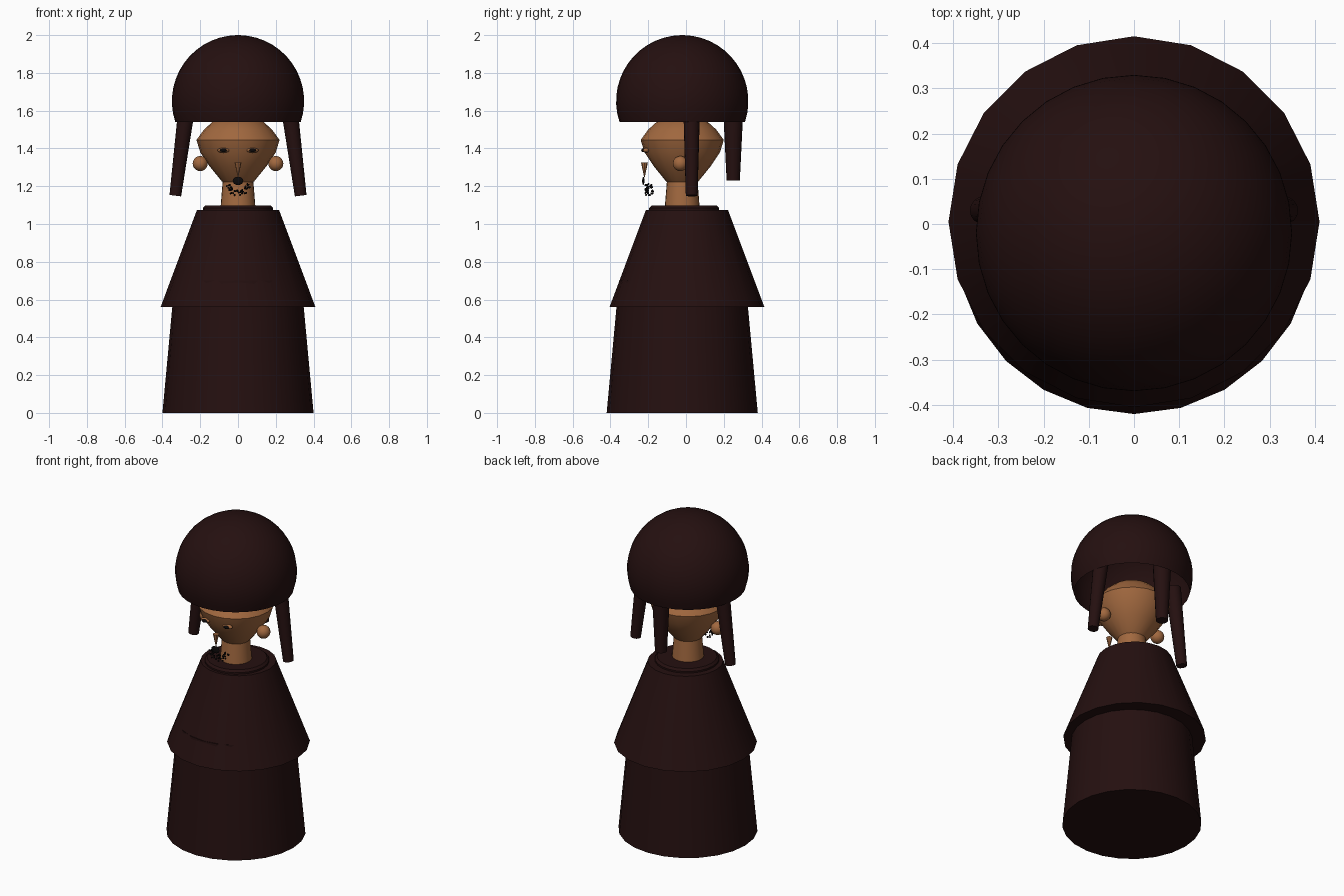
import bpy, bmesh, math, random
from mathutils import Vector, Matrix

if "Cube" in bpy.data.objects:
    bpy.data.objects.remove(bpy.data.objects["Cube"])

random.seed(4)

def material(name, rgb):
    m = bpy.data.materials.new(name)
    m.diffuse_color = (*rgb, 1)
    m.use_nodes = True
    m.node_tree.nodes["Principled BSDF"].inputs["Base Color"].default_value = m.diffuse_color
    return m

CLOTH = material("dark maroon", (0.018, 0.005, 0.005))
SKIN = material("warm skin", (0.36, 0.14, 0.05))
BLACK = material("black", (0.004, 0.003, 0.003))

def finish(name, bm, mat, smooth=35):
    bmesh.ops.recalc_face_normals(bm, faces=bm.faces[:])
    me = bpy.data.meshes.new(name)
    bm.to_mesh(me)
    bm.free()
    me.materials.append(mat)
    ob = bpy.data.objects.new(name, me)
    bpy.context.collection.objects.link(ob)
    bpy.ops.object.select_all(action='DESELECT')
    ob.select_set(True)
    bpy.context.view_layer.objects.active = ob
    bpy.ops.object.shade_smooth_by_angle(angle=math.radians(smooth))
    return ob

def lathe(name, profile, mat, y=0.0, sides=24, cap_low=True, cap_high=True, smooth=35):
    """Rings of (radius, z) turned about the vertical axis."""
    bm = bmesh.new()
    rings = [[bm.verts.new((r * math.sin(2 * math.pi * i / sides),
                            y - r * math.cos(2 * math.pi * i / sides), z))
              for i in range(sides)] for r, z in profile]
    for a, b in zip(rings, rings[1:]):
        for i in range(sides):
            j = (i + 1) % sides
            bm.faces.new((a[i], a[j], b[j], b[i]))
    if cap_low:
        bm.faces.new(rings[0])
    if cap_high:
        bm.faces.new(rings[-1])
    return finish(name, bm, mat, smooth)

def rod(name, p, q, r1, r2, mat, sides=16):
    """Tapered rod with level ends, from p (bottom) to q (top)."""
    bm = bmesh.new()
    p, q = Vector(p), Vector(q)
    bmesh.ops.create_cone(bm, cap_ends=True, segments=sides, radius1=r1, radius2=r2,
                          depth=(q - p).length)
    rot = (q - p).to_track_quat('Z', 'Y').to_matrix().to_4x4()
    bm.transform(Matrix.Translation((p + q) / 2) @ rot)
    return finish(name, bm, mat)

def ball(name, loc, size, mat, u=16, v=10):
    bm = bmesh.new()
    bmesh.ops.create_uvsphere(bm, u_segments=u, v_segments=v, radius=1)
    bm.transform(Matrix.Translation(loc) @ Matrix.Diagonal((*size, 1)))
    return finish(name, bm, mat, 60)

# Clothing: long robe, cape over it and low collar
lathe("robe", [(0.40, 0), (0.335, 0.70)], CLOTH, y=-0.02)
lathe("cape", [(0.41, 0.56), (0.217, 1.075)], CLOTH, y=0.005, sides=20)
lathe("collar", [(0.185, 1.06), (0.185, 1.085), (0.172, 1.098)], CLOTH, y=-0.01)

# Neck and head
lathe("neck", [(0.093, 1.08), (0.08, 1.24)], SKIN, y=-0.02)
lathe("head", [(0.04, 1.19), (0.085, 1.225), (0.15, 1.305), (0.20, 1.38), (0.22, 1.445),
               (0.18, 1.50), (0.13, 1.545), (0.05, 1.57)], SKIN, y=-0.02, sides=20)

# Hair: open dome cut from a sphere
steps = 14
low = math.asin(-0.11 / 0.35)
dome = [(0.35 * math.cos(a), 1.65 + 0.35 * math.sin(a))
        for a in (low + (math.pi / 2 - 0.02 - low) * i / steps for i in range(steps + 1))]
lathe("hair", dome, CLOTH, y=-0.02, sides=32, cap_low=False)

# Hanging braids, ears and eyes, mirrored left and right
for side, s in (("left", -1), ("right", 1)):
    rod(f"{side}_braid", (0.332 * s, 0.03, 1.15), (0.268 * s, 0.03, 1.64), 0.031, 0.045, CLOTH)
    ball(f"{side}_ear", (0.20 * s, -0.03, 1.32), (0.04, 0.04, 0.04), SKIN)
    ball(f"{side}_eye", (0.077 * s, -0.212, 1.39), (0.032, 0.018, 0.013), SKIN)
    ball(f"{side}_pupil", (0.077 * s, -0.226, 1.39), (0.018, 0.011, 0.010), BLACK)
rod("back_braid", (0, 0.25, 1.23), (0, 0.25, 1.64), 0.035, 0.055, CLOTH)

# Nose: small cone pointing down
rod("nose", (0, -0.22, 1.245), (0, -0.22, 1.325), 0.001, 0.018, SKIN, 8)

# Mouth
ball("mouth", (0, -0.226, 1.228), (0.028, 0.006, 0.022), BLACK)

# Beard: scattered small beads in an arc below the mouth
bm = bmesh.new()
for i in range(44):
    a = math.radians(random.uniform(195, 345))
    r = random.uniform(0.045, 0.075)
    spot = Vector((r * math.cos(a), random.uniform(-0.215, -0.175), 1.225 + r * math.sin(a)))
    bmesh.ops.create_icosphere(bm, subdivisions=1, radius=0.006,
                               matrix=Matrix.Translation(spot))
finish("beard", bm, BLACK, 60)
